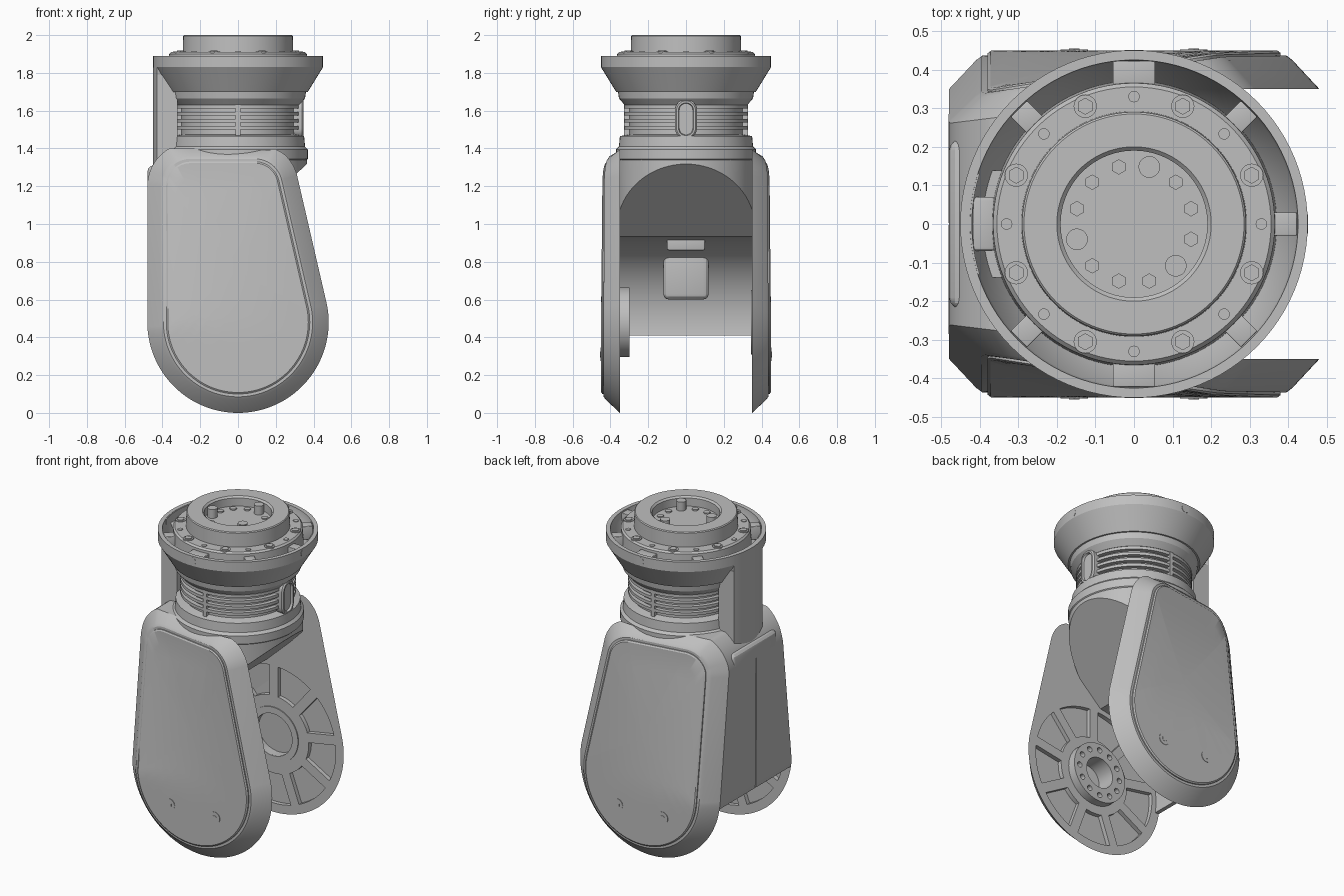
import bpy, bmesh
from math import sin, cos, pi, radians
from mathutils import Matrix, Vector

if "Cube" in bpy.data.objects:
    bpy.data.objects.remove(bpy.data.objects["Cube"], do_unlink=True)

GREY = (0.52, 0.52, 0.52, 1)
metal = bpy.data.materials.new("plain grey")
metal.use_nodes = True
metal.diffuse_color = GREY
metal.node_tree.nodes["Principled BSDF"].inputs["Base Color"].default_value = GREY


def finish(bm, name):
    bmesh.ops.recalc_face_normals(bm, faces=bm.faces)
    mesh = bpy.data.meshes.new(name)
    bm.to_mesh(mesh)
    bm.free()
    mesh.materials.append(metal)
    obj = bpy.data.objects.new(name, mesh)
    bpy.context.collection.objects.link(obj)
    return obj


def activate(obj):
    bpy.ops.object.select_all(action='DESELECT')
    obj.select_set(True)
    bpy.context.view_layer.objects.active = obj


def smooth(obj):
    activate(obj)
    bpy.ops.object.shade_smooth_by_angle(angle=radians(28))
    return obj


def cut(obj, *cutters):
    activate(obj)
    for cutter in cutters:
        mod = obj.modifiers.new("cut", 'BOOLEAN')
        mod.operation, mod.solver, mod.object = 'DIFFERENCE', 'EXACT', cutter
        bpy.ops.object.modifier_apply(modifier=mod.name)


def add_loft(bm, layers):
    """Closed skin through (y, [(x, z), ...]) sections."""
    rings = [[bm.verts.new((x, y, z)) for x, z in pts] for y, pts in layers]
    n = len(rings[0])
    for a, b in zip(rings, rings[1:]):
        for i in range(n):
            j = (i + 1) % n
            bm.faces.new((a[i], a[j], b[j], b[i]))
    bm.faces.new(rings[0])
    bm.faces.new(rings[-1])


def loft(name, layers):
    bm = bmesh.new()
    add_loft(bm, layers)
    return finish(bm, name)


def lathe(name, profile, steps=72):
    bm = bmesh.new()
    verts = [bm.verts.new((r, 0, z)) for r, z in profile]
    edges = [bm.edges.new(pair) for pair in zip(verts, verts[1:])]
    bmesh.ops.spin(bm, geom=verts + edges, axis=(0, 0, 1), cent=(0, 0, 0),
                   angle=2 * pi, steps=steps)
    bmesh.ops.remove_doubles(bm, verts=bm.verts, dist=1e-4)
    return smooth(finish(bm, name))


def rods(name, places, radius, length, axis='Z', sides=24):
    """Cylinders of equal size centred on the given places."""
    bm = bmesh.new()
    turn = {'X': Matrix.Rotation(pi / 2, 4, 'Y'), 'Y': Matrix.Rotation(pi / 2, 4, 'X'),
            'Z': Matrix.Identity(4)}[axis]
    for p in places:
        bmesh.ops.create_cone(bm, cap_ends=True, segments=sides, radius1=radius, radius2=radius,
                              depth=length, matrix=Matrix.Translation(p) @ turn)
    return finish(bm, name)


def box(name, low, high, bevel=0.0, turn=0.0):
    low, high = Vector(low), Vector(high)
    bm = bmesh.new()
    bmesh.ops.create_cube(bm, size=1, matrix=Matrix.Translation((low + high) / 2)
                          @ Matrix.Diagonal((*(high - low), 1)))
    if bevel:
        bmesh.ops.bevel(bm, geom=bm.edges[:], offset=bevel, segments=3, profile=0.5, affect='EDGES')
    bm.transform(Matrix.Rotation(turn, 4, 'Z'))
    return smooth(finish(bm, name))


def ring_places(radius, z, degrees):
    return [(radius * cos(radians(a)), radius * sin(radians(a)), z) for a in degrees]


AXIS = 0.48  # height of the lower joint axis
HULL = [((0, AXIS), 0.38), ((-0.25, 1.2), 0.13), ((0.09, 1.2), 0.13)]


def outline(grow, shrink=1.0, n=128):
    """Teardrop wrapped around three circles, grown evenly, then drawn towards its middle."""
    pts = []
    for i in range(n):
        dx, dz = cos(2 * pi * i / n), sin(2 * pi * i / n)
        (cx, cz), r = max(HULL, key=lambda c: c[0][0] * dx + c[0][1] * dz + c[1])
        x, z = cx + (r + grow) * dx, min(cz + (r + grow) * dz, 1.4)
        pts.append((x * shrink, 0.75 + (z - 0.75) * shrink))
    return pts


def face_rings(y, grow):
    """Concentric sections that let a cheek face bend."""
    return [(y, outline(grow, k / 8)) for k in (7, 6, 5, 4, 3, 2, 1, 0.2)]


def taper(obj):
    """Draw the cheeks together towards the upper rear corner."""
    for v in obj.data.vertices:
        up = min(max((v.co.z - 0.45) / 0.8, 0), 1)
        rear = max((0.25 - v.co.x) / 0.63, 0)
        v.co.y *= 1 - 0.22 * up * rear
    return obj


def arc(radius, start, end, n=12, height=AXIS):
    angles = [radians(start + (end - start) * i / n) for i in range(n + 1)]
    return [(radius * cos(a), height + radius * sin(a)) for a in angles]


# Forked body with chamfered cheeks
half = [(0.35, outline(0.1)), (0.425, outline(0.03)), (0.436, outline(0.015))] + face_rings(0.436, 0.015)
body = taper(loft("fork_body", [(-y, pts) for y, pts in reversed(half)] + half))

cavity_pts = arc(0.455, 96, 189, 32) + [(-0.6, 0.41), (-0.6, -0.1), (0.7, -0.1), (0.7, 1.5), (-0.048, 1.5)]
cavity = loft("cavity_cutter", [(-0.35, cavity_pts), (0.35, cavity_pts)])

# Pockets between the spokes on both inner cheeks
bm = bmesh.new()
for side in (-1, 1):
    for k in range(9):
        a = 40 * k + 10
        pts = arc(0.425, a + 4, a + 36) + arc(0.24, a + 33, a + 7)
        add_loft(bm, [(side * 0.34, pts), (side * 0.376, pts)])
pockets = finish(bm, "pocket_cutter")
bore = rods("bore_cutter", [(0, -0.35, AXIS)], 0.095, 0.14, 'Y', 40)
socket = rods("socket_cutter", [(0, 0.37, AXIS)], 0.13, 0.08, 'Y', 40)
seam = box("seam_cutter", (-0.5, -0.003, 0.3), (-0.47, 0.003, 1.35))
cut(body, cavity, pockets, bore, socket, seam)
smooth(body)

# Bolted hub on one cheek, plain collar on the other
hub = rods("joint_hub", [(0, -0.325, AXIS)], 0.185, 0.05, 'Y', 56)
holes = rods("hub_hole_cutter", [(x, -0.3, z + AXIS) for x, z, _ in
             ring_places(0.145, 0, range(0, 360, 30))], 0.017, 0.06, 'Y', 12)
cut(hub, bore, holes)
smooth(hub)
collar = lathe("joint_collar", [(0.13, 0), (0.17, 0), (0.17, 0.016), (0.13, 0.016), (0.13, 0)])
collar.matrix_world = Matrix.Translation((0, 0.36, AXIS)) @ Matrix.Rotation(pi / 2, 4, 'X')

# Round neck base with its slanted underside
base = rods("neck_base", [(0, 0, 1.12)], 0.365, 0.46, 'Z', 72)
slope_pts = [(-0.5, 0.9325), (-0.048, 0.9325), (0.7, 1.63), (0.7, 0.5), (-0.5, 0.5)]
slope = loft("slope_cutter", [(-0.5, slope_pts), (0.5, slope_pts)])
cut(base, slope)
smooth(base)
for helper in (cavity, pockets, bore, socket, seam, holes, slope):
    bpy.data.objects.remove(helper, do_unlink=True)

# Cheek covers, each with two screws
for side, word in ((-1, "front"), (1, "back")):
    smooth(taper(loft(word + "_cover", [(side * 0.42, outline(0)), (side * 0.443, outline(0)),
                                        (side * 0.449, outline(-0.008))] + face_rings(side * 0.449, -0.008))))
    screws = [(x, side * 0.448, 0.31) for x in (-0.155, 0.155)]
    smooth(rods(word + "_cover_screws", screws, 0.036, 0.008, 'Y'))
    smooth(rods(word + "_screw_heads", screws, 0.016, 0.012, 'Y', 6))

# Neck, flange, trough and mounting disc
lathe("neck_and_flange", [
    (0, 1.33), (0.355, 1.33), (0.37, 1.345), (0.37, 1.395), (0.355, 1.41), (0.35, 1.465),
    (0.3, 1.475), (0.3, 1.625), (0.325, 1.63), (0.355, 1.665), (0.36, 1.7), (0.37, 1.7),
    (0.45, 1.83), (0.45, 1.89), (0.425, 1.89), (0.42, 1.84), (0.37, 1.75), (0.365, 1.9),
    (0.355, 1.91), (0.292, 1.91), (0.29, 1.995), (0.285, 2), (0.2, 2), (0.19, 1.99),
    (0.19, 1.94), (0, 1.94)], 96)

# Cooling ribs and their uprights
for i in range(4):
    z = 1.5 + 0.037 * i
    lathe("cooling_rib", [(0.29, z), (0.325, z), (0.325, z + 0.018), (0.29, z + 0.018), (0.29, z)])
for k in range(4):
    box("rib_upright", (0.29, -0.012, 1.465), (0.327, 0.012, 1.635), 0, k * pi / 2)


# Oval window frame on the neck
def stadium(r):
    return arc(r, 0, 180, 16, 1.602) + arc(r, 180, 360, 16, 1.508)


oval = loft("oval_window", [(-0.29, stadium(0.058)), (-0.34, stadium(0.058)), (-0.348, stadium(0.05)),
                            (-0.348, stadium(0.04)), (-0.335, stadium(0.036))])
oval.rotation_euler.z = pi / 2
smooth(oval)

# Trough dividers, wider ones at front and back
for k in range(8):
    if k != 4:
        wide = 0.055 if k in (2, 6) else 0.03
        box("trough_divider", (0.355, -wide, 1.8), (0.422, wide, 1.885), 0.004, k * pi / 4)

# Cable column behind the neck, flush with the flange rim
column_pts = arc(0.45, 162, 198, 12, 0) + [(-0.32, -0.139), (-0.32, 0.139)]
lip_pts = arc(0.45, 162, 198, 12, 0) + arc(0.42, 198, 162, 12, 0)
for name, low, high, pts in (("cable_column", 1.25, 1.79, column_pts),
                             ("column_lip", 1.78, 1.888, lip_pts)):
    part = loft(name, [(low, pts), (high, pts)])
    part.rotation_euler.x = pi / 2
    smooth(part)
box("column_foot", (-0.479, -0.22, 1.1), (-0.3, 0.22, 1.31), 0.03)
box("column_clip", (-0.42, -0.07, 1.76), (-0.36, 0.07, 1.84), 0.01)

# Cable cover and clip inside the fork
box("cable_cover", (-0.46, -0.12, 0.6), (-0.3, 0.12, 0.9), 0.03)
box("cable_clip", (-0.36, -0.1, 0.86), (-0.13, 0.1, 0.945), 0.01)

# Fasteners on the mounting disc
nuts = ring_places(0.33, 1.908, [22.5 + 45 * k for k in range(8)])
smooth(rods("disc_washers", nuts, 0.03, 0.012))
smooth(rods("disc_nuts", nuts, 0.022, 0.02, 'Z', 6))
smooth(rods("disc_pins", ring_places(0.33, 1.909, range(0, 360, 45)), 0.015, 0.01, 'Z', 12))
smooth(rods("hub_posts", ring_places(0.153, 1.955, (75, 195, 315)), 0.028, 0.08, 'Z', 20))
smooth(rods("hub_bolts", ring_places(0.153, 1.94, [a for a in range(15, 360, 30) if a % 120 != 75]),
            0.02, 0.015, 'Z', 6))

# Flange side screws
smooth(rods("flange_screws_front_back", [(0, -0.445, 1.86), (0, 0.445, 1.86)], 0.025, 0.012, 'Y'))
smooth(rods("flange_screw_side", [(0.445, 0, 1.86)], 0.025, 0.012, 'X'))
